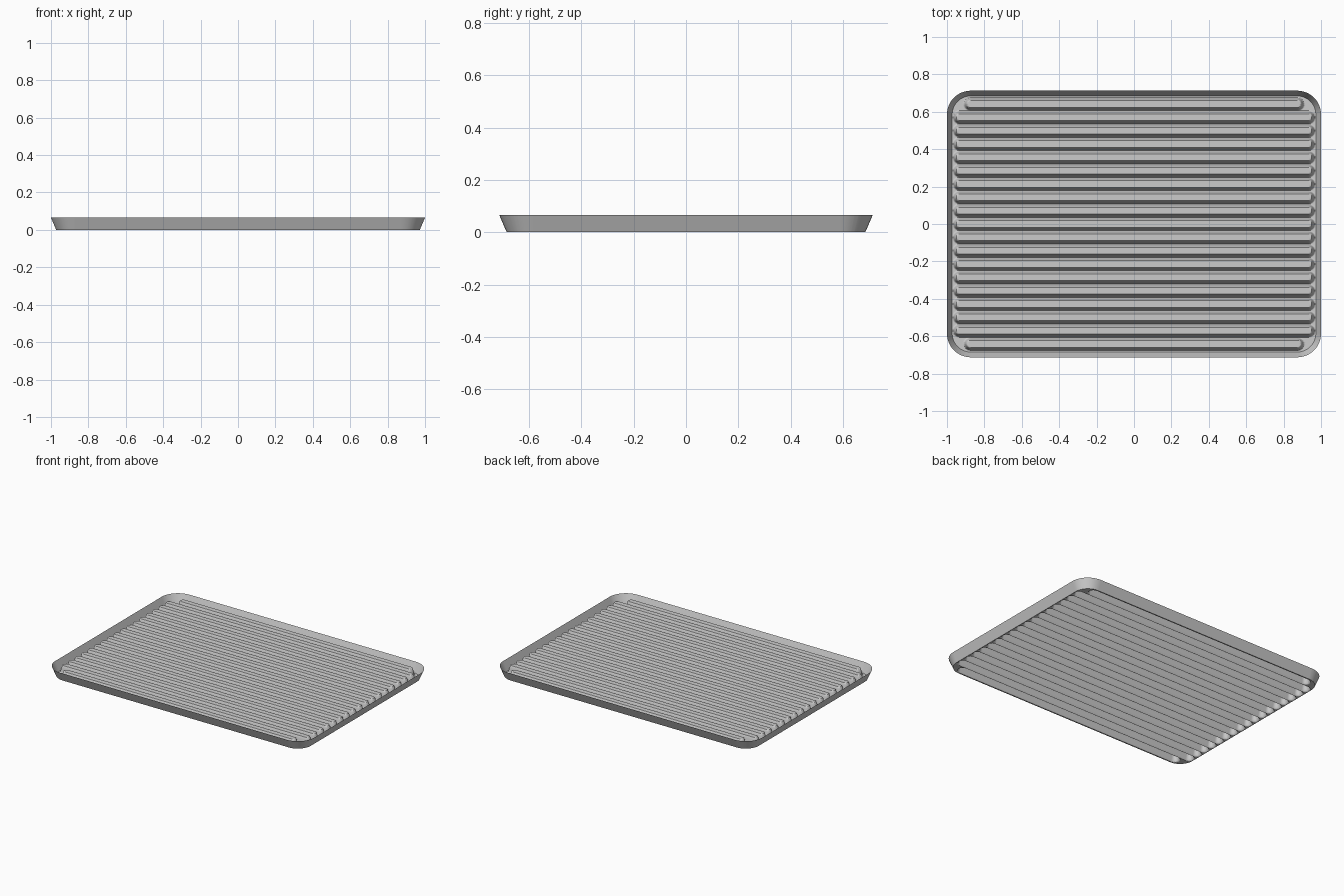
import bpy, bmesh, math

if "Cube" in bpy.data.objects:
    bpy.data.objects.remove(bpy.data.objects["Cube"])

PITCH, N = 0.0713, 19            # rib spacing and count
RIB_W, RIB_H, SLOPE = 0.0356, 0.05, 0.018
FX, FY, R = 0.972, 0.685, 0.10   # floor half sizes and corner radius
FLARE, RIM_Z = 0.028, 0.065      # wall lean and height


def floor_half_x(y):
    d = max(0.0, abs(y) - (FY - R))
    return FX - R + math.sqrt(max(0.0, R * R - d * d))


def height(x, y):
    # raised ribs with round ends, outermost pair shortened at the corners
    i = max(0, min(N - 1, round(y / PITCH + (N - 1) / 2)))
    yc = (i - (N - 1) / 2) * PITCH
    half = 0.91 if i in (0, N - 1) else 0.968
    dx = max(0.0, abs(x) - (half - RIB_W))
    t = (RIB_W - math.hypot(dx, y - yc)) / SLOPE
    t = max(0.0, min(1.0, t))
    return RIB_H * t * t * (3 - 2 * t)


# rows across the ribs, plus extra rows that round the corners
ys = {round((i - (N - 1) / 2) * PITCH + s * f, 5)
      for i in range(N) for s in (-1, 1)
      for f in (0, 0.010, 0.0176, 0.021, 0.0245, 0.028, 0.0315, 0.0355)}
for k in range(11):
    y = round(FY - R + R * math.sin(k * math.pi / 20), 5)
    ys |= {y, -y}
ys = sorted(ys)
# columns, dense at the rib ends
pos = [0.3, 0.6, 0.8] + [0.86 + 0.112 * k / 24 for k in range(25)]
us = [-p / FX for p in reversed(pos)] + [0] + [p / FX for p in pos]

# ribbed floor
bm = bmesh.new()
grid = []
for y in ys:
    hx = floor_half_x(y)
    grid.append([bm.verts.new((u * hx, y, height(u * hx, y))) for u in us])
for a, b in zip(grid, grid[1:]):
    for j in range(len(us) - 1):
        bm.faces.new((a[j], a[j + 1], b[j + 1], b[j]))

# flared wall around the floor outline
edges = [e for e in bm.edges if e.is_boundary]
ret = bmesh.ops.extrude_edge_only(bm, edges=edges)
for v in [g for g in ret["geom"] if isinstance(g, bmesh.types.BMVert)]:
    cx = max(-(FX - R), min(FX - R, v.co.x))
    cy = max(-(FY - R), min(FY - R, v.co.y))
    dx, dy = v.co.x - cx, v.co.y - cy
    k = (R + FLARE) / math.hypot(dx, dy)
    v.co = (cx + dx * k, cy + dy * k, RIM_Z)
bmesh.ops.recalc_face_normals(bm, faces=bm.faces)
bm.normal_update()
if sum(f.normal.z * f.calc_area() for f in bm.faces) < 0:
    bmesh.ops.reverse_faces(bm, faces=bm.faces)

mesh = bpy.data.meshes.new("ribbed_tray")
bm.to_mesh(mesh)
bm.free()
tray = bpy.data.objects.new("ribbed_tray", mesh)
bpy.context.collection.objects.link(tray)
bpy.context.view_layer.objects.active = tray
tray.select_set(True)
bpy.ops.object.shade_smooth_by_angle(angle=math.radians(50))
